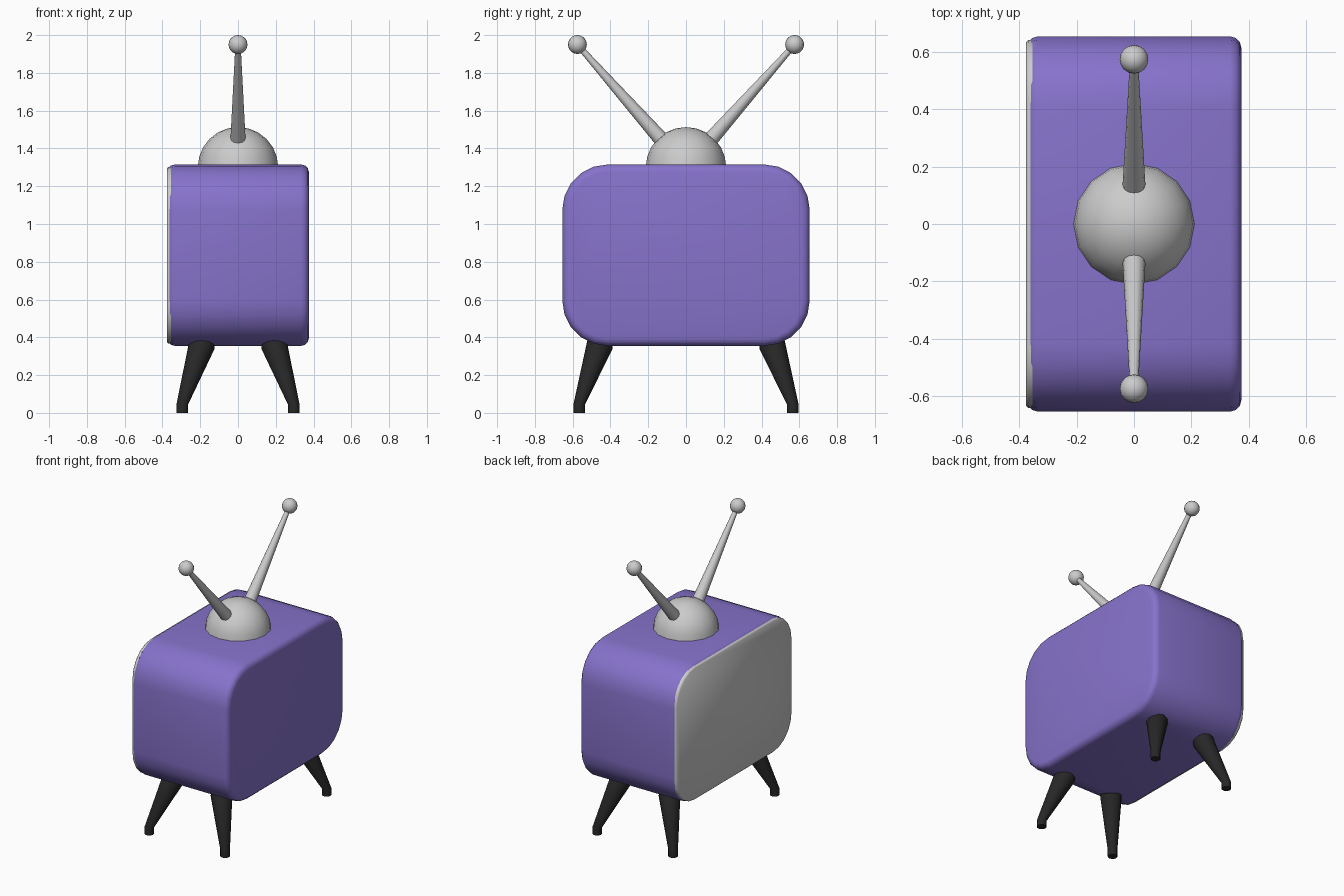
import bpy, bmesh
from math import sin, cos, pi
from mathutils import Vector, Matrix

if "Cube" in bpy.data.objects:
    bpy.data.objects.remove(bpy.data.objects["Cube"])


def material(name, colour):
    m = bpy.data.materials.new(name)
    m.diffuse_color = (*colour, 1)
    m.use_nodes = True
    m.node_tree.nodes["Principled BSDF"].inputs["Base Color"].default_value = m.diffuse_color
    return m


def finish(name, bm, mat=None, angle=50):
    bmesh.ops.recalc_face_normals(bm, faces=bm.faces)
    me = bpy.data.meshes.new(name)
    bm.to_mesh(me)
    bm.free()
    ob = bpy.data.objects.new(name, me)
    bpy.context.collection.objects.link(ob)
    if mat:
        me.materials.append(mat)
    bpy.ops.object.select_all(action='DESELECT')
    bpy.context.view_layer.objects.active = ob
    ob.select_set(True)
    bpy.ops.object.shade_smooth_by_angle(angle=angle * pi / 180)
    return ob


def loft(name, rings, mat=None):
    """Skin a list of equal-length rings and cap both ends."""
    bm = bmesh.new()
    loops = [[bm.verts.new(p) for p in r] for r in rings]
    for a, b in zip(loops, loops[1:]):
        for i in range(len(a)):
            j = (i + 1) % len(a)
            bm.faces.new((a[i], a[j], b[j], b[i]))
    bm.faces.new(loops[0])
    bm.faces.new(loops[-1])
    return finish(name, bm, mat)


def circle(centre, axis, r, n=12):
    q = Vector((0, 0, 1)).rotation_difference(Vector(axis))
    return [Vector(centre) + q @ Vector((r * cos(2 * pi * i / n), r * sin(2 * pi * i / n), 0))
            for i in range(n)]


def rounded_rect(x, hy, hz, r, inset, zc=0.835, seg=5):
    pts = []
    for k, (sy, sz) in enumerate([(1, 1), (-1, 1), (-1, -1), (1, -1)]):
        for i in range(seg + 1):
            a = pi / 2 * (k + i / seg)
            pts.append((x, sy * (hy - r) + (r - inset) * cos(a),
                        zc + sz * (hz - r) + (r - inset) * sin(a)))
    return pts


def ball(name, centre, r, u, v, cut=None):
    bm = bmesh.new()
    bmesh.ops.create_uvsphere(bm, u_segments=u, v_segments=v, radius=r,
                              matrix=Matrix.Translation(centre))
    if cut is not None:
        bmesh.ops.bisect_plane(bm, geom=bm.verts[:] + bm.edges[:] + bm.faces[:],
                               plane_co=(0, 0, cut), plane_no=(0, 0, 1), clear_inner=True)
    return finish(name, bm)


purple = material("purple", (0.24, 0.17, 0.60))
black = material("black", (0.02, 0.02, 0.02))

# Cabinet: rounded box with softened front and back rims
B = 0.04
arc = [(B * (1 - sin(a)), B * (1 - cos(a))) for a in (pi / 2, pi / 3, pi / 6, 0)]
rims = [(-0.375 + d, i) for d, i in arc] + [(0.375 - d, i) for d, i in reversed(arc)]
loft("cabinet", [rounded_rect(x, 0.655, 0.48, 0.24, i) for x, i in rims], purple)

# Screen: thin plate whose tighter corners show past the cabinet rim
loft("screen", [rounded_rect(x, 0.643, 0.468, 0.21, i)
                for x, i in ((-0.355, 0), (-0.37, 0.001), (-0.377, 0.008))])

# Aerial: dome, two tapered rods and their end balls
base = Vector((0, 0, 1.30))
ball("aerial_dome", base, 0.213, 16, 12, cut=1.30)
for side, s in (("left", -1), ("right", 1)):
    tip = Vector((0, s * 0.575, 1.95))
    d = tip - base
    loft(f"aerial_rod_{side}", [circle(base + d * 0.2, d, 0.041), circle(tip, d, 0.014)])
    ball(f"aerial_ball_{side}", tip, 0.05, 16, 10)

# Legs: splayed tapered legs ending in short upright feet
for xn, sx in (("front", -1), ("rear", 1)):
    for yn, sy in (("left", -1), ("right", 1)):
        top = Vector((sx * 0.187, sy * 0.452, 0.372))
        foot = Vector((sx * 0.295, sy * 0.565, 0.045))
        d = top - foot
        loft(f"{xn}_leg_{yn}", [
            circle(top, d, 0.066), circle(top - d * 0.04, d, 0.070),
            circle(foot, (0, 0, 1), 0.031),
            circle((foot.x, foot.y, 0), (0, 0, 1), 0.031)], black)
